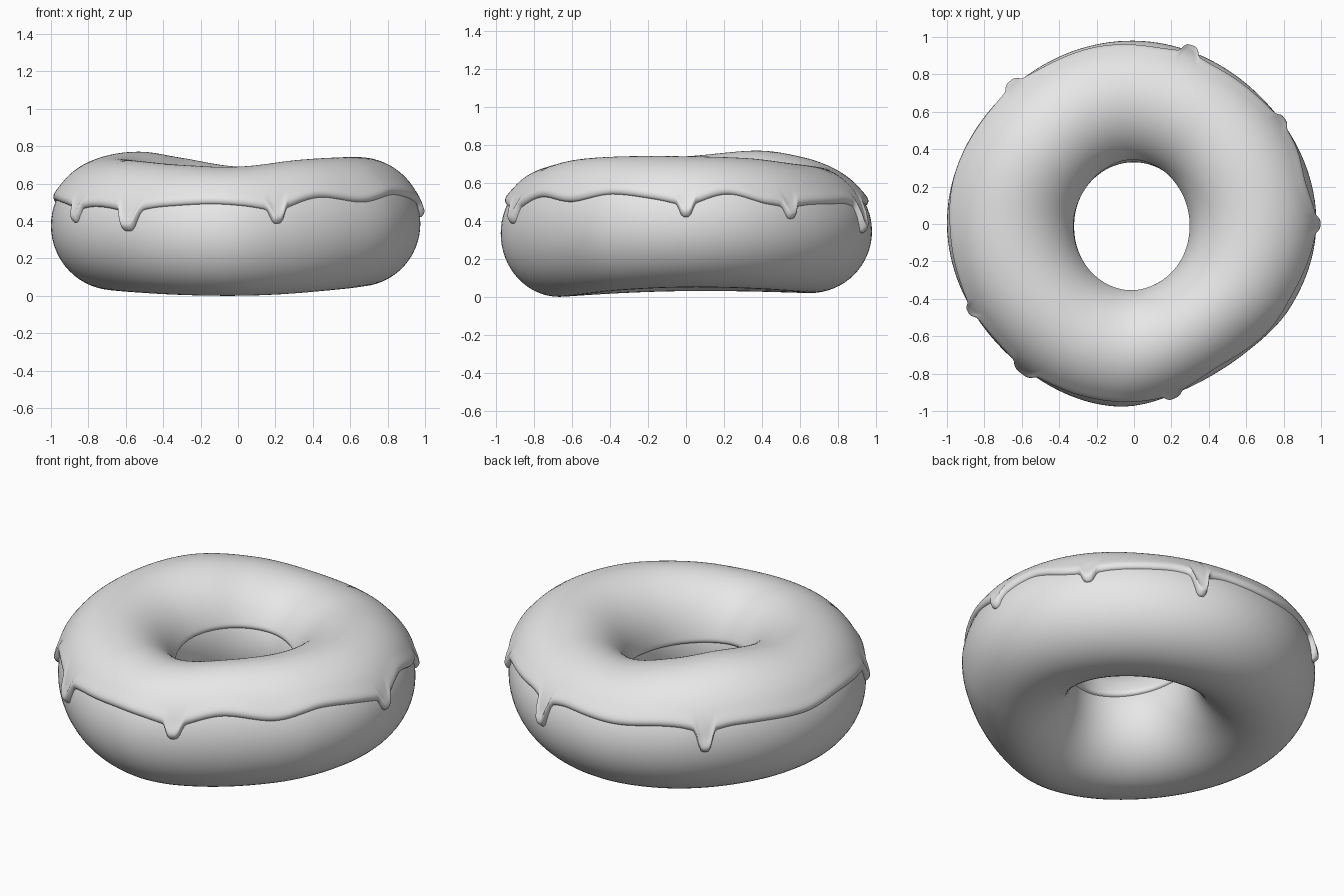
import bpy
import math

old = bpy.data.objects.get("Cube")
if old:
    bpy.data.objects.remove(old)

glaze = bpy.data.materials.new("plain_grey")
glaze.use_nodes = True
colour = (0.8, 0.8, 0.8, 1)
glaze.diffuse_color = colour
glaze.node_tree.nodes["Principled BSDF"].inputs["Base Color"].default_value = colour

# Uneven hand-made shape, as (degrees round the ring, value)
OUTER = [(0, .975), (45, .96), (90, .98), (135, .98), (180, 1), (225, .97),
         (265, .98), (290, .92), (310, .91), (330, .945)]
HOLE = [(0, .315), (90, .33), (180, .32), (270, .36)]
TOP = [(0, .72), (30, .71), (60, .68), (90, .67), (120, .72), (145, .75),
       (180, .72), (215, .7), (250, .675), (270, .67), (300, .705), (330, .72)]
BOTTOM = [(0, .05), (90, .02), (180, .03), (270, 0)]
RIM = [(0, .5), (14, .54), (27, .49), (57, .49), (72, .5), (100, .48), (117, .5),
       (150, .5), (166, .49), (183, .51), (208, .48), (246, .48), (262, .49),
       (283, .475), (300, .525), (318, .5), (335, .54)]
# Icing drips: angle, tip height, half width in degrees
DRIPS = [(0, .42, 2.2), (35, .41, 2.2), (72, .335, 2.4), (131, .36, 2.4),
         (208, .39, 2), (233, .345, 3.4), (283, .385, 2.6)]


def around(keys, deg):
    """Smooth closed curve through the keys."""
    n = len(keys)
    k = max(i for i in range(n) if keys[i][0] <= deg)
    a, b, c, d = (keys[(k + j) % n][1] for j in (-1, 0, 1, 2))
    span = (keys[(k + 1) % n][0] - keys[k][0]) % 360
    t = (deg - keys[k][0]) / span
    return b + t / 2 * (c - a + t * (2 * a - 5 * b + 4 * c - d + t * (3 * (b - c) + d - a)))


def section(deg):
    """Centre radius, centre height and the two half sizes of the ring."""
    ro, ri = around(OUTER, deg), around(HOLE, deg)
    zt, zb = around(TOP, deg), around(BOTTOM, deg)
    return (ro + ri) / 2, (zt + zb) / 2, (ro - ri) / 2, (zt - zb) / 2


def point(deg, phi, offset=0):
    r, z, a, b = section(deg)
    c, s = math.cos(phi), math.sin(phi)
    rad = r + (a + offset) * c
    th = math.radians(deg)
    return rad * math.cos(th), rad * math.sin(th), z + (b + offset) * s


def ring_mesh(name, rings, closed):
    n, m = len(rings), len(rings[0])
    faces = []
    for i in range(n):
        k = (i + 1) % n
        for j in range(m if closed else m - 1):
            q = (j + 1) % m
            faces.append((i * m + j, k * m + j, k * m + q, i * m + q))
    mesh = bpy.data.meshes.new(name)
    mesh.from_pydata([p for ring in rings for p in ring], [], faces)
    mesh.materials.append(glaze)
    mesh.shade_smooth()
    obj = bpy.data.objects.new(name, mesh)
    bpy.context.collection.objects.link(obj)


# Dough ring
STEPS, SIDES = 144, 64
ring_mesh("dough", [[point(360 * i / STEPS, math.tau * j / SIDES) for j in range(SIDES)]
                    for i in range(STEPS)], True)

# Icing shell with a rounded rim and drips down the outside
LIP = [0, .0015, .005, .01, .016, .024, .035, .05, .07, .1]
THICK, ROUND = .02, .024


def icing_ring(deg):
    r, z, a, b = section(deg)
    base = around(RIM, deg)
    fall = 0
    for angle, tip, width in DRIPS:
        gap = abs((deg - angle + 180) % 360 - 180) / width
        full = around(RIM, angle) - tip
        fall += full * (.8 * math.exp(-(gap / 1.05) ** 4) + .2 * math.exp(-(gap / 2.6) ** 2))
    inner = .44 + .05 * math.cos(math.radians(deg - 145))
    start = math.asin((base - fall - z) / b)
    end = math.pi - math.asin((inner - z) / b)
    first = [start + d / b for d in LIP]
    last = [end - d / b for d in reversed(LIP)]
    middle = [first[-1] + (last[0] - first[-1]) * k / 36 for k in range(1, 36)]
    ring = []
    for phi in first + middle + last:
        out, back = (phi - start) * b, (end - phi) * b
        edge = max(0, 1 - min(out, back) / ROUND)
        lift = THICK * math.sqrt(max(0, 1 - edge * edge))
        bead = (.004 + .06 * fall) * math.exp(-((out - .035) / .03) ** 2)
        ring.append(point(deg, phi, lift + bead * (1 - edge) - .003 * (edge > .999)))
    return ring


COLUMNS = 480
ring_mesh("icing", [icing_ring(360 * i / COLUMNS) for i in range(COLUMNS)], False)
